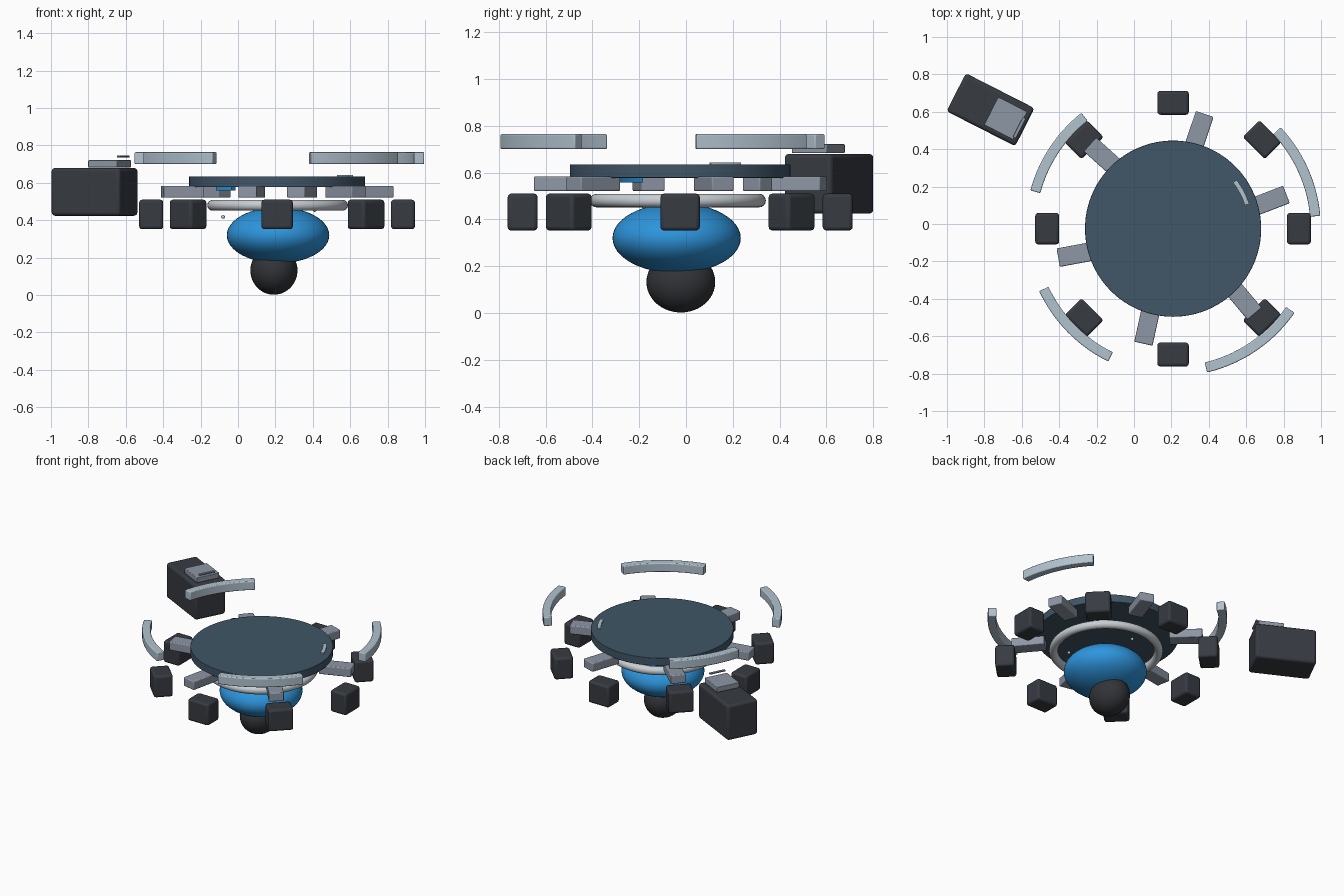
import bpy, bmesh, math
from mathutils import Vector

if "Cube" in bpy.data.objects:
    bpy.data.objects.remove(bpy.data.objects["Cube"])

CX, CY = 0.209, -0.025   # hub axis of the round assembly


def material(name, rgb):
    m = bpy.data.materials.new(name)
    m.diffuse_color = (*rgb, 1)
    m.use_nodes = True
    m.node_tree.nodes["Principled BSDF"].inputs["Base Color"].default_value = m.diffuse_color
    return m


SLATE = material("slate blue", (0.052, 0.092, 0.135))
CHARCOAL = material("charcoal", (0.038, 0.043, 0.053))
BLACK = material("soft black", (0.032, 0.034, 0.039))
STEEL = material("steel grey", (0.27, 0.31, 0.38))
PALE = material("pale blue grey", (0.44, 0.54, 0.62))
LIGHT = material("light grey", (0.58, 0.62, 0.66))
BLUE = material("bright blue", (0.027, 0.30, 0.72))


def finish(ob, name, mat, bevel=0.0, smooth=True):
    ob.name = name
    ob.data.materials.clear()
    ob.data.materials.append(mat)
    if bevel:
        mod = ob.modifiers.new("soft edges", 'BEVEL')
        mod.width = bevel
        mod.segments = 3
        mod.limit_method = 'ANGLE'
    if smooth:
        bpy.ops.object.select_all(action='DESELECT')
        ob.select_set(True)
        bpy.context.view_layer.objects.active = ob
        bpy.ops.object.shade_smooth_by_angle(angle=math.radians(35))
    return ob


def box(name, loc, size, angle, mat, bevel):
    bpy.ops.mesh.primitive_cube_add(size=1, location=loc)
    ob = bpy.context.object
    ob.scale = size
    bpy.ops.object.transform_apply(location=False, rotation=False, scale=True)
    ob.rotation_euler.z = math.radians(angle)
    return finish(ob, name, mat, bevel)


def ellipsoid(name, loc, radii, mat, segs=48):
    bpy.ops.mesh.primitive_uv_sphere_add(segments=segs, ring_count=segs // 2, radius=1, location=loc)
    ob = bpy.context.object
    ob.scale = radii
    bpy.ops.object.transform_apply(location=False, rotation=False, scale=True)
    return finish(ob, name, mat)


def arc_bar(name, r0, r1, z0, z1, a0, a1, mat, bevel=0.0, steps=14):
    """Rectangular section swept around the hub axis."""
    bm = bmesh.new()
    rings = []
    for i in range(steps + 1):
        a = math.radians(a0 + (a1 - a0) * i / steps)
        d = Vector((math.cos(a), math.sin(a), 0))
        rings.append([bm.verts.new(d * r + Vector((CX, CY, z)))
                      for r, z in ((r0, z0), (r1, z0), (r1, z1), (r0, z1))])
    for p, q in zip(rings, rings[1:]):
        for k in range(4):
            n = (k + 1) % 4
            bm.faces.new((p[k], p[n], q[n], q[k]))
    bm.faces.new(rings[0])
    bm.faces.new(rings[-1][::-1])
    bmesh.ops.recalc_face_normals(bm, faces=bm.faces)
    me = bpy.data.meshes.new(name)
    bm.to_mesh(me)
    bm.free()
    ob = bpy.data.objects.new(name, me)
    bpy.context.collection.objects.link(ob)
    return finish(ob, name, mat, bevel)


# Round top disc
bpy.ops.mesh.primitive_cylinder_add(vertices=96, radius=0.471, depth=0.057,
                                    location=(CX, CY, 0.606))
finish(bpy.context.object, "top_disc", SLATE, 0.003)

# Ring under the disc
bpy.ops.mesh.primitive_torus_add(major_radius=0.347, minor_radius=0.029,
                                 major_segments=72, minor_segments=16,
                                 location=(CX + 0.003, CY - 0.01, 0.48))
finish(bpy.context.object, "under_ring", LIGHT)

# Blue dome and dark ball beneath it
ellipsoid("blue_dome", (0.214, -0.04, 0.32), (0.274, 0.274, 0.15), BLUE)
ellipsoid("bottom_ball", (0.192, -0.022, 0.132), (0.126, 0.147, 0.13), BLACK)

# Eight pods around the hub
for i in range(8):
    a = math.radians(45 * i)
    box(f"pod_{i + 1}", (CX + 0.673 * math.cos(a), CY + 0.673 * math.sin(a), 0.431),
        (0.128, 0.168, 0.158), 45 * i, CHARCOAL, 0.016)

# Six short arms: outer end point and heading of each
ARM = 0.22
for i, (x, y, ang) in enumerate([(0.815, 0.158, 21), (0.378, 0.588, 71.5), (-0.235, 0.425, 138),
                                 (-0.405, -0.18, 190.5), (0.05, -0.64, 257.5), (0.645, -0.48, 310)]):
    a = math.radians(ang)
    box(f"arm_{i + 1}", (x - ARM / 2 * math.cos(a), y - ARM / 2 * math.sin(a), 0.552),
        (ARM, 0.1, 0.063), ang, STEEL, 0.006)

# Four floating outer rails
for i, (a0, a1) in enumerate([(5, 43.3), (128.4, 165), (205, 244), (283.3, 325.3)]):
    arc_bar(f"outer_rail_{i + 1}", 0.735, 0.79, 0.70, 0.764, a0, a1, PALE, 0.006)

# Highlight strip on the disc, blue accent below it
arc_bar("disc_strip", 0.404, 0.428, 0.633, 0.643, 18, 37.5, PALE)
arc_bar("blue_accent", 0.34, 0.37, 0.558, 0.578, 208, 229, BLUE)

# Tiny beads under the disc
for i, loc in enumerate([(-0.08, -0.05, 0.418), (0.41, -0.18, 0.455), (0.2, 0.22, 0.46)]):
    ellipsoid(f"bead_{i + 1}", loc, (0.01, 0.01, 0.01), LIGHT, 16)

# Separate block at the back left with its raised plate and clip
box("side_block", (-0.767, 0.611, 0.552), (0.412, 0.228, 0.256), -27, CHARCOAL, 0.018)
box("block_plate", (-0.686, 0.565, 0.702), (0.175, 0.168, 0.038), -27, STEEL, 0.004)
box("block_clip", (-0.613, 0.515, 0.741), (0.018, 0.118, 0.009), -27, STEEL, 0.002)
